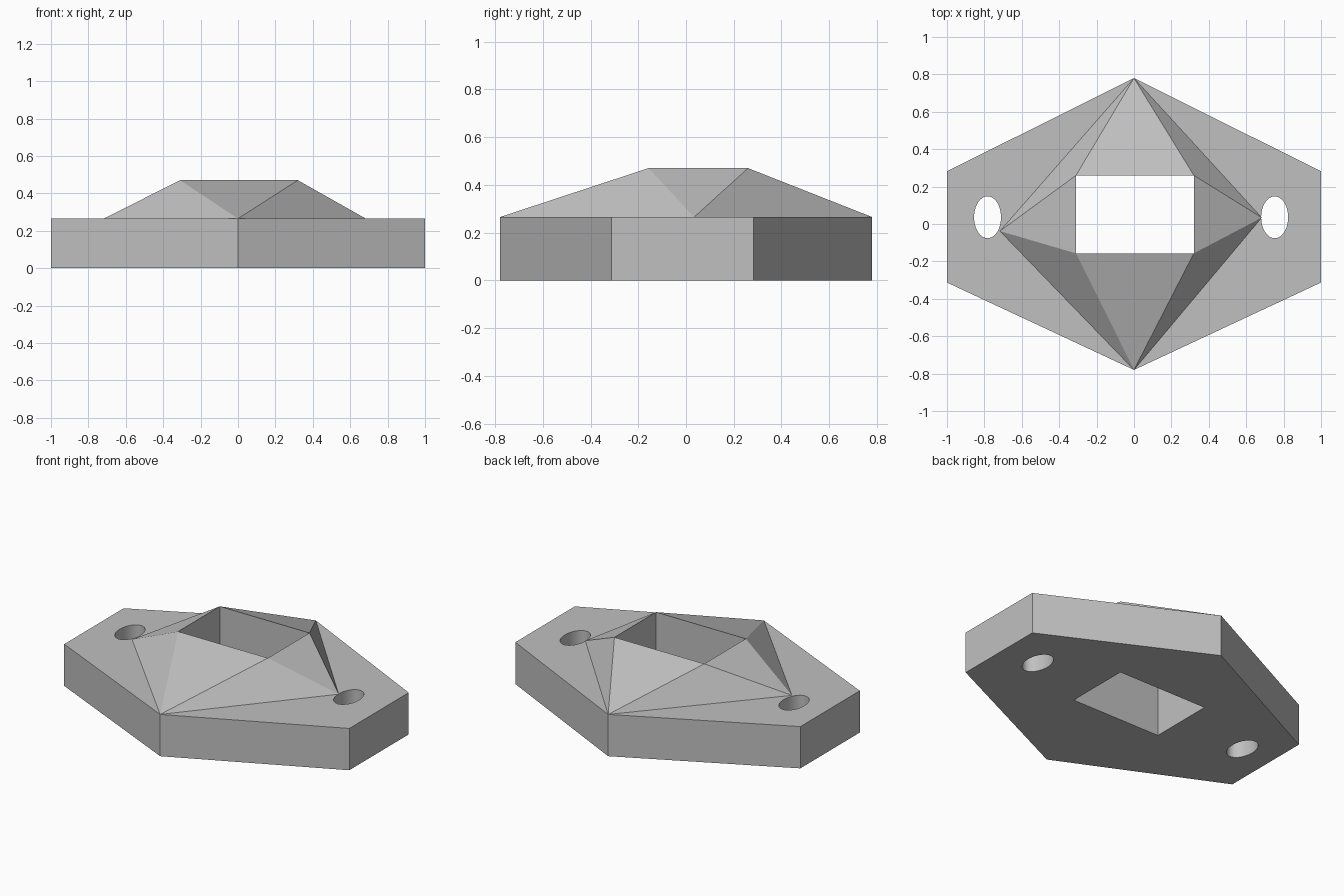
import bpy
import bmesh
from math import cos, sin, pi, radians

cube = bpy.data.objects.get("Cube")
if cube:
    bpy.data.objects.remove(cube, do_unlink=True)

PLATE_Z, TOP_Z = 0.265, 0.47
SOCKET = [(-0.31, -0.157), (0.32, -0.157), (0.32, 0.26), (-0.31, 0.26)]
# Crown tips: front, left, back, right
TIPS = [(0, -0.78), (0.683, 0.034), (0, 0.78), (-0.717, -0.038)]
OUTLINE = [(-1, -0.313), (0, -0.78), (1, -0.313), (1, 0.282), (0, 0.78), (-1, 0.282)]

grey = bpy.data.materials.new("plain grey")
grey.use_nodes = True
colour = (0.53, 0.53, 0.53, 1)
grey.diffuse_color = colour
grey.node_tree.nodes["Principled BSDF"].inputs["Base Color"].default_value = colour


def finish(bm, name):
    mesh = bpy.data.meshes.new(name)
    bm.to_mesh(mesh)
    bm.free()
    mesh.materials.append(grey)
    obj = bpy.data.objects.new(name, mesh)
    bpy.context.collection.objects.link(obj)
    bpy.ops.object.select_all(action="DESELECT")
    obj.select_set(True)
    bpy.context.view_layer.objects.active = obj
    bpy.ops.object.shade_smooth_by_angle(angle=radians(20))


def oval(cx, cy, rx, ry, steps=48):
    return [(cx + rx * cos(2 * pi * i / steps), cy + ry * sin(2 * pi * i / steps))
            for i in range(steps)]


# Hexagonal plate with a square socket and two oval bolt holes
bm = bmesh.new()
for loop in (OUTLINE, SOCKET, oval(-0.783, 0.036, 0.072, 0.112), oval(0.752, 0.036, 0.072, 0.112)):
    verts = [bm.verts.new((x, y, 0)) for x, y in loop]
    for i, v in enumerate(verts):
        bm.edges.new((v, verts[i - 1]))
bmesh.ops.triangle_fill(bm, use_beauty=True, use_dissolve=False, edges=bm.edges[:], normal=(0, 0, 1))
ext = bmesh.ops.extrude_face_region(bm, geom=bm.faces[:], use_keep_orig=True)
moved = [g for g in ext["geom"] if isinstance(g, bmesh.types.BMVert)]
bmesh.ops.translate(bm, verts=moved, vec=(0, 0, PLATE_Z))
bmesh.ops.recalc_face_normals(bm, faces=bm.faces[:])
finish(bm, "base_plate")

# Faceted crown sloping from the socket rim down to four tips
bm = bmesh.new()
rim = [bm.verts.new((x, y, TOP_Z)) for x, y in SOCKET]
foot = [bm.verts.new((x, y, PLATE_Z)) for x, y in SOCKET]
tips = [bm.verts.new((x, y, PLATE_Z)) for x, y in TIPS]
for i in range(4):
    j = (i + 1) % 4
    bm.faces.new((tips[i], rim[j], rim[i]))
    bm.faces.new((tips[i], tips[j], rim[j]))
    bm.faces.new((rim[i], rim[j], foot[j], foot[i]))
finish(bm, "raised_crown")
